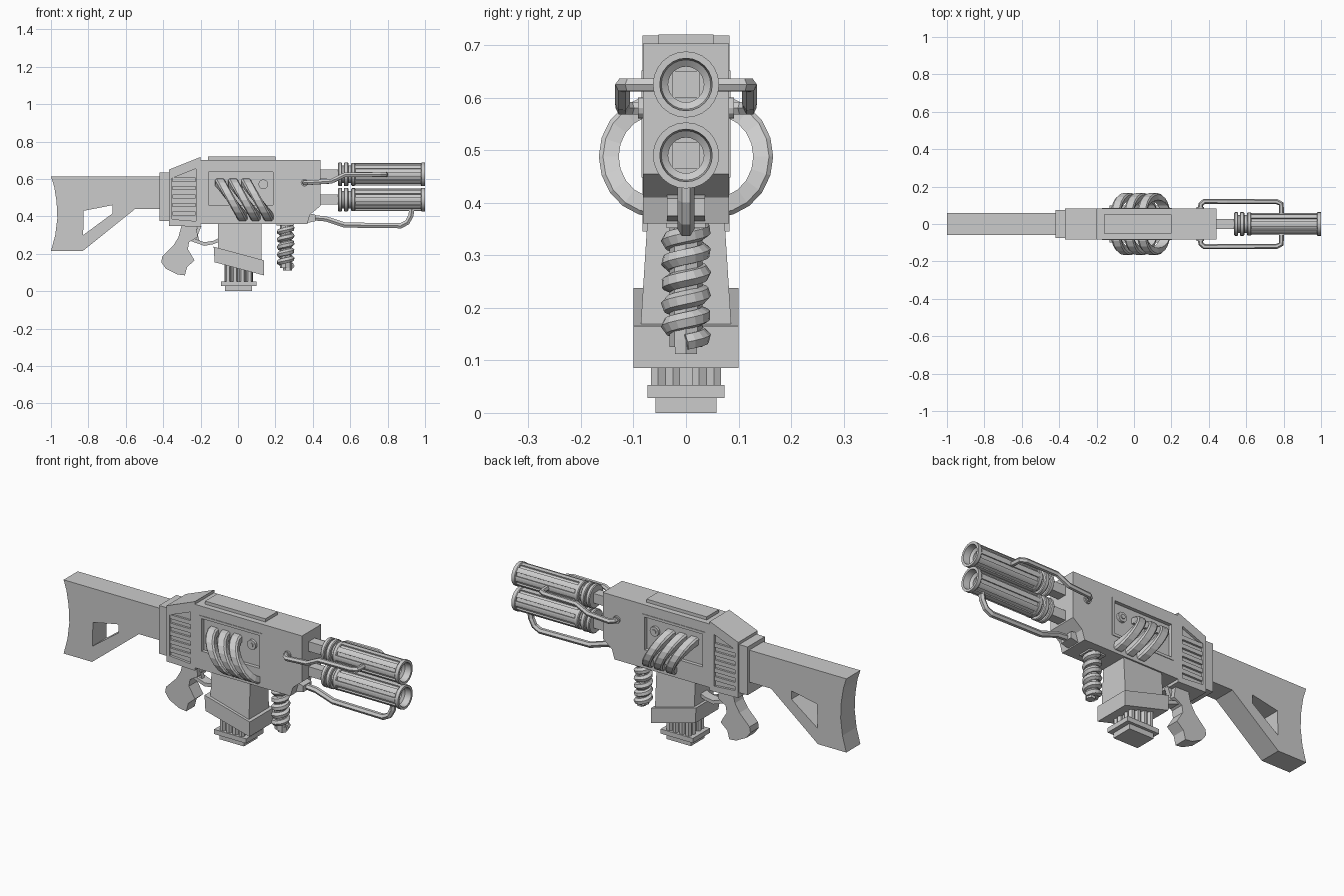
import bpy, bmesh, math
from mathutils import Vector, Matrix

if "Cube" in bpy.data.objects:
    bpy.data.objects.remove(bpy.data.objects["Cube"])


def finish(name, bm, smooth=False):
    bmesh.ops.remove_doubles(bm, verts=bm.verts, dist=1e-5)
    bmesh.ops.recalc_face_normals(bm, faces=bm.faces)
    me = bpy.data.meshes.new(name)
    bm.to_mesh(me)
    bm.free()
    ob = bpy.data.objects.new(name, me)
    bpy.context.collection.objects.link(ob)
    if smooth:
        bpy.ops.object.select_all(action='DESELECT')
        ob.select_set(True)
        bpy.context.view_layer.objects.active = ob
        bpy.ops.object.shade_smooth_by_angle(angle=math.radians(35))
    return ob


def curve_bmesh(cu):
    """Turn curve data into a bmesh."""
    ob = bpy.data.objects.new("temp", cu)
    bpy.context.collection.objects.link(ob)
    me = bpy.data.meshes.new_from_object(ob.evaluated_get(bpy.context.evaluated_depsgraph_get()))
    bm = bmesh.new()
    bm.from_mesh(me)
    for f in bm.faces:
        f.smooth = False
    bpy.data.objects.remove(ob)
    bpy.data.curves.remove(cu)
    bpy.data.meshes.remove(me)
    return bm


def add_spline(cu, pts, cyclic):
    sp = cu.splines.new('POLY')
    sp.points.add(len(pts) - 1)
    for p, c in zip(sp.points, pts):
        p.co = (*c, 0, 1) if len(c) == 2 else (*c, 1)
    sp.use_cyclic_u = cyclic


def plate(name, loops, half, y=0.0, taper=None):
    """Side profile (x, z), first loop outer and the rest holes, extruded along y."""
    cu = bpy.data.curves.new(name, 'CURVE')
    cu.dimensions, cu.fill_mode, cu.extrude = '2D', 'BOTH', half
    for lp in loops:
        add_spline(cu, lp, True)
    bm = curve_bmesh(cu)
    bm.transform(Matrix.Translation((0, y, 0)) @ Matrix.Rotation(math.pi / 2, 4, 'X'))
    if taper:
        for v in bm.verts:
            v.co.y *= taper(v.co.x, v.co.z)
    return finish(name, bm)


def tube(name, pts, r, res=1, smooth=False):
    cu = bpy.data.curves.new(name, 'CURVE')
    cu.dimensions, cu.bevel_depth, cu.bevel_resolution, cu.use_fill_caps = '3D', r, res, True
    add_spline(cu, pts, False)
    return finish(name, curve_bmesh(cu), smooth)


def box(name, x0, x1, z0, z1, half, y=0.0):
    return plate(name, [rect(x0, x1, z0, z1)], half, y)


def rect(x0, x1, z0, z1):
    return [(x0, z0), (x1, z0), (x1, z1), (x0, z1)]


def skin(bm, rings, closed=False):
    """Bridge successive rings of points with quads."""
    vs = [[bm.verts.new(p) for p in r] for r in rings]
    n = len(vs[0])
    for a, b in zip(vs, vs[1:] + (vs[:1] if closed else [])):
        for i in range(n):
            bm.faces.new((a[i], a[(i + 1) % n], b[(i + 1) % n], b[i]))
    return vs


def lathe(name, prof, z, n=24):
    """Revolve a closed (x, r) profile about the x axis at height z."""
    bm = bmesh.new()
    ang = [2 * math.pi * i / n for i in range(n)]
    skin(bm, [[(x, r * math.cos(a), z + r * math.sin(a)) for a in ang] for x, r in prof], True)
    return finish(name, bm, True)


# Stock with curved butt and window
plate("stock", [[(-1, .613), (-.415, .613), (-.415, .44), (-.55, .44), (-.83, .215), (-1, .215),
                 (-.977, .30), (-.966, .39), (-.97, .48), (-.983, .56)],
                [(-.825, .43), (-.672, .46), (-.672, .415), (-.828, .30)]], .06)
box("stock_collar", -.42, -.365, .375, .635, .074)

# Rear housing: hollow side frame over a core, with vent slats
rear = [(-.37, .35), (-.20, .345), (-.20, .718), (-.37, .65)]
vent = [(-.352, .385), (-.225, .375), (-.225, .655), (-.352, .605)]
plate("rear_housing", [rear, vent], .083)
plate("rear_core", [rear], .070)
for i in range(5):
    z = .405 + i * .045
    box("vent_slat", -.35, -.228, z, z + .022, .081)

# Receiver with recessed side window
body = [(-.20, .36), (.37, .36), (.385, .41), (.44, .455), (.44, .703), (-.20, .703)]
plate("receiver", [body, rect(-.165, .195, .455, .645)], .082)
plate("receiver_core", [body], .066)
plate("window_trim", [rect(-.172, .202, .448, .652), rect(-.158, .188, .462, .638)], .085)
box("top_plate", -.16, .20, .70, .72, .052)

# Side bolts
for s in (1, -1):
    for nm, x, z, r, y in (("panel_bolt", .135, .572, .026, .072), ("panel_bolt_head", .135, .572, .012, .077),
                           ("bar_socket", .355, .58, .02, .083)):
        plate(nm, [[(x + r * math.cos(k * math.pi / 6), z + r * math.sin(k * math.pi / 6))
                    for k in range(12)]], .008, s * y)

# Slanted energy coils on both sides
for s in (1, -1):
    for i in range(3):
        bm = bmesh.new()
        rings = []
        for k in range(11):
            a = math.radians(-90 + 18 * k)
            ring = []
            for dr, dx in ((.0, -.018), (.0, .018), (-.008, .026), (-.038, .026), (-.038, -.026), (-.008, -.026)):
                z = .488 + (.116 + dr) * math.sin(a)
                xc = -.105 + .07 * i + (.60 - (.488 + .1 * math.sin(a))) * .62
                ring.append((xc + dx, s * (.056 + (.110 + dr) * math.cos(a)), z))
            rings.append(ring)
        vs = skin(bm, rings)
        bm.faces.new(vs[0])
        bm.faces.new(vs[-1])
        finish("coil", bm)

# Twin barrels: square rod, cooling rings, fluted jacket, flared muzzle
for zc in (.625, .49):
    box("barrel_rod", .43, .90, zc - .026, zc + .026, .026)
    for x0, x1, r in ((.535, .557, .063), (.566, .590, .063), (.605, .628, .061), (.535, .62, .047)):
        lathe("barrel_ring", [(x0, .02), (x0, r - .004), (x0 + .004, r), (x1 - .004, r), (x1, r - .004), (x1, .02)], zc)
    lathe("muzzle", [(.978, .05), (.978, .060), (.982, .063), (1, .063), (1, .050), (.965, .047),
                     (.955, .034), (.62, .034), (.62, .05)], zc)
    bm = bmesh.new()
    section = []
    for k in range(8):
        a = k * 45
        for d, r in ((-13, .052), (-13, .060), (-4, .060), (4, .060), (13, .060), (13, .052)):
            t = math.radians(a + d)
            section.append((r * math.cos(t), zc + r * math.sin(t)))
    skin(bm, [[(x, y, z) for y, z in section] for x in (.615, .982)])
    finish("barrel_jacket", bm)

# Side bars from receiver to upper barrel
for s in (1, -1):
    tube("side_bar", [(.355, s * .07, .58), (.357, s * .105, .58), (.375, s * .121, .58), (.50, s * .121, .588),
                      (.57, s * .121, .622), (.76, s * .121, .624), (.787, s * .108, .624), (.79, s * .05, .624)], .014)

# Lower hose and its mount
plate("hose_mount", [[(.37, .365), (.415, .375), (.415, .408), (.37, .42)]], .036)
tube("lower_hose", [(.40, .0, .393), (.47, 0, .387), (.57, 0, .354), (.87, 0, .350), (.905, 0, .368),
                    (.925, 0, .405), (.93, 0, .45)], .016)

# Spiral foregrip
box("foregrip_mount", .205, .30, .352, .40, .037)
tube("foregrip_core", [(.255, 0, .36), (.255, 0, .125)], .031, 2, True)
tube("foregrip_tip", [(.265, 0, .14), (.265, 0, .112)], .024, 1)
tube("foregrip_spiral", [(.255 + .031 * math.cos(a), .031 * math.sin(a), .135 + .0405 * a / (2 * math.pi))
                         for a in [k * math.pi / 8 for k in range(16 * 5 + 6)]], .017)

# Magazine well, slanted skirt and magazine
plate("magazine_well", [[(-.107, .385), (-.107, .21), (.125, .15), (.125, .385)]], .085,
      taper=lambda x, z: .85 + .15 * (.385 - z) / .2)
plate("magazine_skirt", [[(-.13, .238), (.14, .165), (.138, .085), (-.125, .155)]], .10)
box("magazine_core", -.055, .062, .03, .15, .052)
for i in range(4):
    x = -.053 + i * .038
    for s in (1, -1):
        tube("magazine_rod", [(x, s * .053, .045), (x, s * .053, .15)], .016)
for s in (1, -1):
    for y in (-.025, .025):
        tube("magazine_rod", [(.003 + s * .06, y, .045), (.003 + s * .06, y, .15)], .016)
box("magazine_flange", -.092, .100, .028, .053, .073)
box("magazine_foot", -.07, .076, 0, .03, .058)

# Pistol grip, trigger and guard
plate("pistol_grip", [[(-.30, .36), (-.225, .36), (-.215, .29), (-.262, .262), (-.268, .225), (-.232, .165),
                       (-.272, .13), (-.284, .085), (-.325, .09), (-.385, .12), (-.41, .155), (-.405, .185),
                       (-.345, .245), (-.318, .29)]], .036)
plate("trigger", [[(-.215, .35), (-.195, .35), (-.215, .30), (-.205, .265), (-.222, .27), (-.232, .30)]], .012)
plate("trigger_guard", [[(-.255, .29), (-.225, .278), (-.18, .262), (-.13, .270), (-.10, .285), (-.10, .265),
                         (-.13, .252), (-.18, .243), (-.23, .26), (-.255, .27)]], .026)
